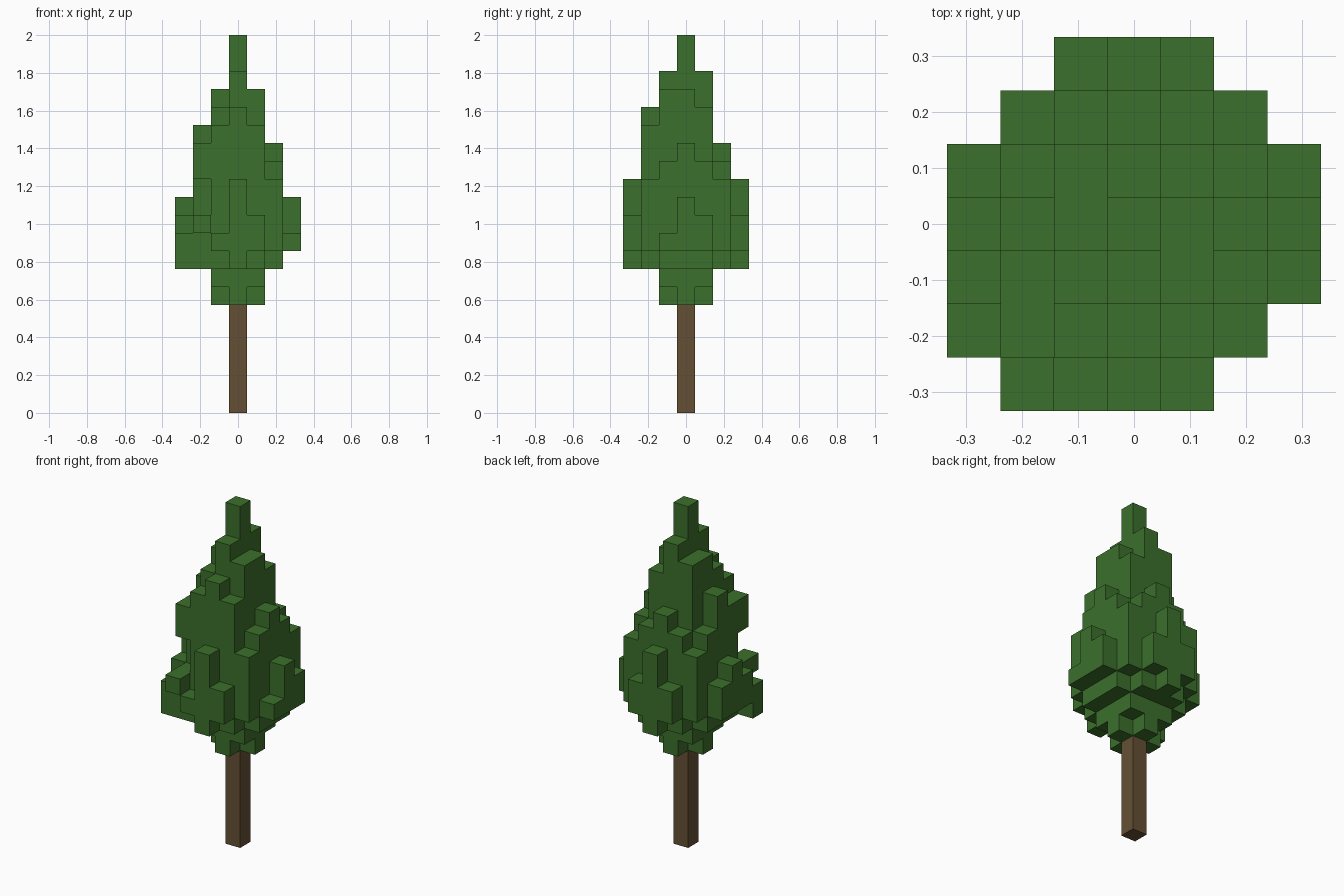
import bpy
import bmesh
from mathutils import Vector

cube = bpy.data.objects.get("Cube")
if cube:
    bpy.data.objects.remove(cube, do_unlink=True)

BLOCK = 2 / 21
TRUNK_HEIGHT = 6

# Foliage column tops and bottoms, counted in blocks with a = 0.
# Rows run from back to front, letters from -x to +x.
TOPS = ["..lnl..",
        ".nopon.",
        "lostrol",
        "mqsvspm",
        "lprtsok",
        "kpqrqn.",
        ".lknl.."]
BOTTOMS = ["..jij..",
           ".jiiij.",
           "jihghij",
           "jigggij",
           "jihghij",
           "iiiiij.",
           ".kjij.."]
# Blocks left open beneath the overhanging front corner
GAPS = {(-2, -2, 11), (-2, -2, 12)}


def make_material(name, colour):
    mat = bpy.data.materials.new(name)
    mat.use_nodes = True
    mat.diffuse_color = (*colour, 1)
    mat.node_tree.nodes["Principled BSDF"].inputs["Base Color"].default_value = (*colour, 1)
    return mat


def build_blocks(name, cells, mat):
    """Make one mesh from the exposed sides of a set of blocks."""
    bm = bmesh.new()
    for cell in cells:
        for axis in range(3):
            for sign in (-1, 1):
                normal = Vector((0, 0, 0))
                normal[axis] = sign
                if tuple(int(c + n) for c, n in zip(cell, normal)) in cells:
                    continue
                u, v = Vector((0, 0, 0)), Vector((0, 0, 0))
                u[(axis + 1) % 3] = 0.5
                v[(axis + 2) % 3] = 0.5 * sign
                mid = Vector(cell) + Vector((0, 0, 0.5)) + normal / 2
                corners = (mid - u - v, mid + u - v, mid + u + v, mid - u + v)
                bm.faces.new([bm.verts.new(c * BLOCK) for c in corners])
    bmesh.ops.remove_doubles(bm, verts=bm.verts, dist=BLOCK / 100)
    bmesh.ops.dissolve_limit(bm, angle_limit=0.01, verts=bm.verts, edges=bm.edges)
    mesh = bpy.data.meshes.new(name)
    bm.to_mesh(mesh)
    bm.free()
    mesh.materials.append(mat)
    obj = bpy.data.objects.new(name, mesh)
    bpy.context.collection.objects.link(obj)
    return obj


# Foliage: a stepped crown of block columns
leaves = set()
for row, (tops, bottoms) in enumerate(zip(TOPS, BOTTOMS)):
    for col, (top, bottom) in enumerate(zip(tops, bottoms)):
        if top != ".":
            for z in range(ord(bottom) - ord("a"), ord(top) - ord("a")):
                leaves.add((col - 3, 3 - row, z))
build_blocks("foliage", leaves - GAPS, make_material("leaf green", (0.045, 0.162, 0.025)))

# Trunk: a single column of blocks
trunk = {(0, 0, z) for z in range(TRUNK_HEIGHT)}
build_blocks("trunk", trunk, make_material("bark brown", (0.13, 0.08, 0.034)))
